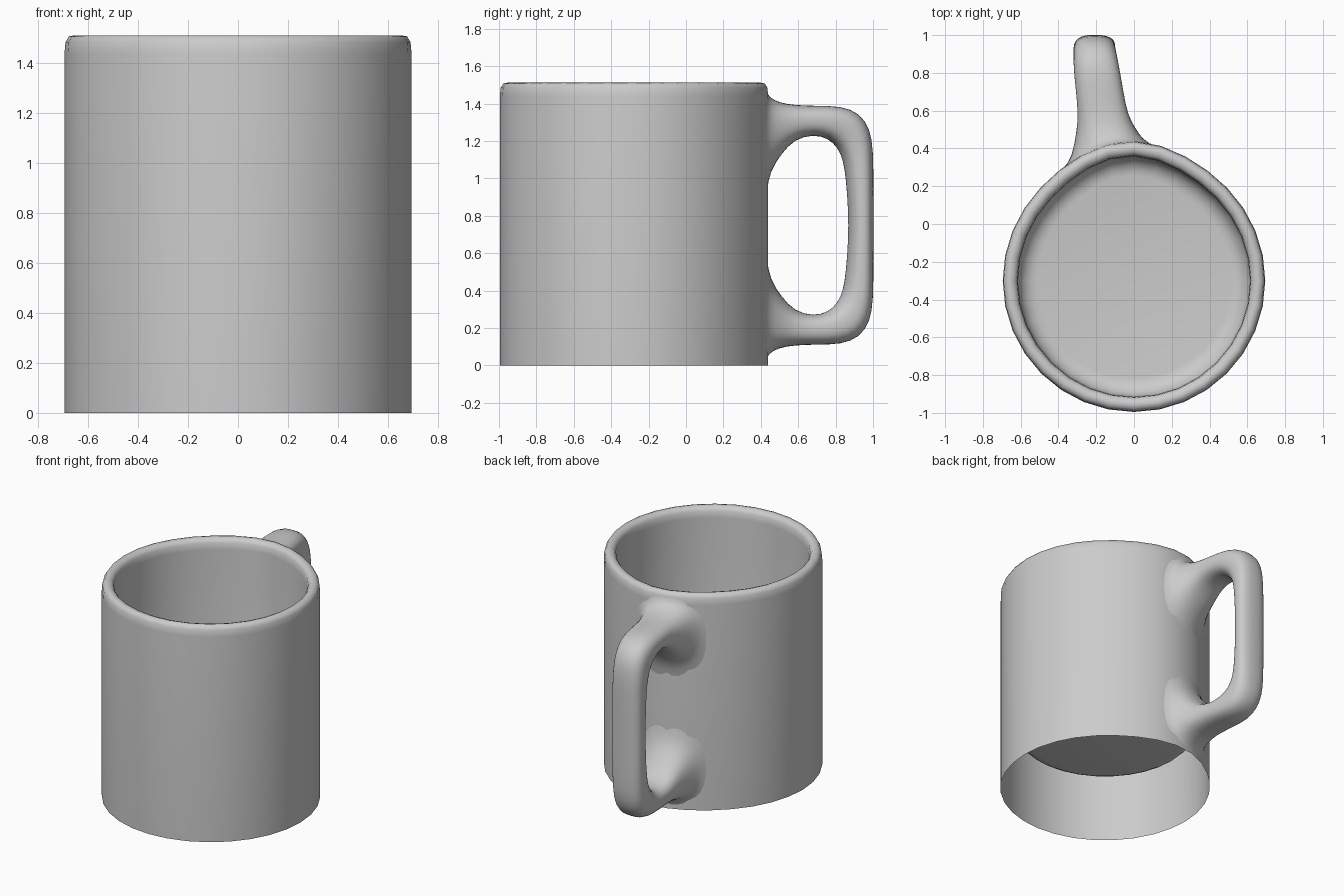
import bpy
import bmesh
from math import sin, cos, pi, exp, atan2, hypot

cube = bpy.data.objects.get("Cube")
if cube:
    bpy.data.objects.remove(cube, do_unlink=True)

SEGMENTS = 32
RADIUS = 0.695
CENTRE_Y = -0.3
MID_Z = 0.75

grey = bpy.data.materials.new("plain grey")
grey.use_nodes = True
grey.diffuse_color = (0.6, 0.6, 0.6, 1)
grey.node_tree.nodes["Principled BSDF"].inputs["Base Color"].default_value = (0.6, 0.6, 0.6, 1)


def wall_radius(angle):
    """Round plan with a slight swell towards the handle."""
    gap = atan2(sin(angle - 1.63), cos(angle - 1.63))
    return RADIUS + 0.045 * exp(-(gap / 0.45) ** 2)


def wall_y(x):
    """Depth of the outer wall at the back for a given x."""
    y = 0.4
    for _ in range(12):
        r = wall_radius(atan2(y - CENTRE_Y, x))
        y = CENTRE_Y + (r * r - x * x) ** 0.5
    return y


def bridge(bm, rings):
    for a, b in zip(rings, rings[1:]):
        n = len(a)
        for i in range(n):
            j = (i + 1) % n
            bm.faces.new((a[i], a[j], b[j], b[i]))


def finish(bm, name):
    mesh = bpy.data.meshes.new(name)
    bm.to_mesh(mesh)
    bm.free()
    obj = bpy.data.objects.new(name, mesh)
    bpy.context.collection.objects.link(obj)
    mesh.materials.append(grey)
    for poly in mesh.polygons:
        poly.use_smooth = True
    return obj


# Cup: open-bottomed outer wall, rounded rim, inner wall and raised floor
profile = [(0, 0), (0, 1.44), (0.004, 1.485), (0.018, 1.508), (0.04, 1.512),
           (0.062, 1.505), (0.076, 1.485), (0.08, 1.44), (0.08, 0.5)]
profile += [(0.18 - 0.1 * cos(k * pi / 10), 0.5 - 0.1 * sin(k * pi / 10)) for k in range(1, 6)]

bm = bmesh.new()
rings = []
for inset, z in profile:
    ring = []
    for i in range(SEGMENTS):
        a = 2 * pi * i / SEGMENTS
        r = wall_radius(a) - inset
        ring.append(bm.verts.new((r * cos(a), CENTRE_Y + r * sin(a), z)))
    rings.append(ring)
bridge(bm, rings)
bm.faces.new(rings[-1])
finish(bm, "cup_body")

# Handle: outer (y, z), inner (y, z), centre x, half width; upper half only
stations = [
    (0.44, 1.48, 0.44, 0.92, -0.140, 0.235),
    (0.455, 1.44, 0.465, 1.03, -0.140, 0.190),
    (0.50, 1.405, 0.51, 1.13, -0.147, 0.155),
    (0.58, 1.392, 0.58, 1.21, -0.165, 0.132),
    (0.70, 1.388, 0.68, 1.235, -0.180, 0.126),
    (0.83, 1.388, 0.76, 1.215, -0.195, 0.122),
    (0.93, 1.35, 0.815, 1.165, -0.205, 0.116),
    (0.985, 1.265, 0.845, 1.09, -0.210, 0.112),
    (1.002, 1.15, 0.857, 1.0, -0.210, 0.110),
    (1.002, 0.95, 0.868, 0.87, -0.210, 0.110),
    (1.002, MID_Z, 0.872, MID_Z, -0.210, 0.110),
]
lower = [(oy, 2 * MID_Z - oz, iy, 2 * MID_Z - iz, cx, w)
         for oy, oz, iy, iz, cx, w in reversed(stations[:-1])]
path = stations + lower

SIDES = 20
bm = bmesh.new()
rings = []
for k, (oy, oz, iy, iz, cx, w) in enumerate(path):
    ring = []
    for i in range(SIDES):
        a = 2 * pi * i / SIDES
        # Softly squared section
        c, s = cos(a), sin(a)
        f = (abs(c) ** 2.7 + abs(s) ** 2.7) ** (-1 / 2.7)
        u, t = c * f, (1 + s * f) / 2
        x = cx + w * u
        y = iy + (oy - iy) * t
        z = iz + (oz - iz) * t
        if k in (0, len(path) - 1):
            y = wall_y(x) - 0.004
        elif k in (1, len(path) - 2):
            y = max(y - 0.45 + wall_y(x), wall_y(x) + 0.008)
        elif y > 0.75:
            y += 0.15 * w * u * (1 - t)
        ring.append(bm.verts.new((x, y, z)))
    rings.append(ring)
bridge(bm, rings)
bmesh.ops.recalc_face_normals(bm, faces=bm.faces)
# Make sure the tube faces outwards
top = max(bm.faces, key=lambda face: face.calc_center_median().z + face.calc_center_median().y)
if top.normal.y + top.normal.z < 0:
    bmesh.ops.reverse_faces(bm, faces=bm.faces)
handle = finish(bm, "handle")
smooth = handle.modifiers.new("smooth", 'SUBSURF')
smooth.levels = 1
smooth.render_levels = 1
